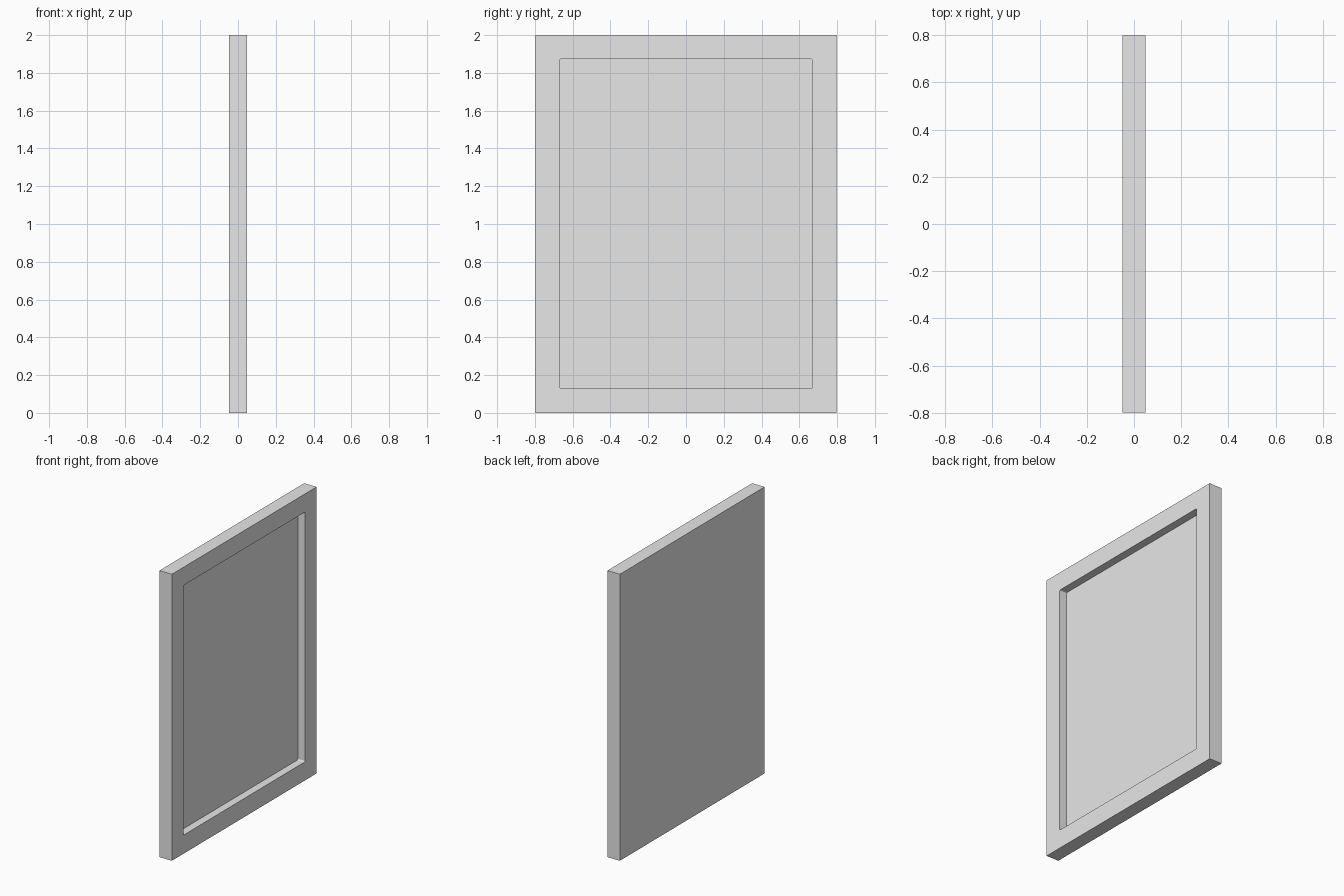
import bpy
import bmesh

cube = bpy.data.objects.get("Cube")
if cube:
    bpy.data.objects.remove(cube, do_unlink=True)

HALF_THICK, HALF_WIDTH, HEIGHT = 0.048, 0.798, 2.0
OPEN_HALF, OPEN_LOW, OPEN_HIGH = 0.67, 0.13, 1.873
DEPTH, CORNER = 0.055, 0.008

# Single grey finish
grey = bpy.data.materials.new("light_grey")
grey.use_nodes = True
colour = (0.8, 0.8, 0.8, 1.0)
grey.diffuse_color = colour
grey.node_tree.nodes["Principled BSDF"].inputs["Base Color"].default_value = colour


def box(name, low, high, corner=0.0):
    """Box between two corners, optionally rounding the edges along x."""
    bm = bmesh.new()
    bmesh.ops.create_cube(bm, size=1)
    for v in bm.verts:
        v.co = [low[i] if v.co[i] < 0 else high[i] for i in range(3)]
    if corner:
        edges = [e for e in bm.edges
                 if abs(e.verts[0].co.x - e.verts[1].co.x) > 0.01]
        bmesh.ops.bevel(bm, geom=edges, offset=corner, segments=3,
                        profile=0.5, affect='EDGES')
    mesh = bpy.data.meshes.new(name)
    bm.to_mesh(mesh)
    bm.free()
    mesh.materials.append(grey)
    obj = bpy.data.objects.new(name, mesh)
    bpy.context.collection.objects.link(obj)
    return obj


# Flat-backed panel with a raised border
panel = box("framed_panel", (-HALF_THICK, -HALF_WIDTH, 0),
            (HALF_THICK, HALF_WIDTH, HEIGHT))

# Recess on the +x side
cutter = box("recess_cutter", (HALF_THICK - DEPTH, -OPEN_HALF, OPEN_LOW),
             (HALF_THICK + 0.1, OPEN_HALF, OPEN_HIGH), CORNER)
cutter.hide_render = True
cutter.hide_viewport = True
cutter.display_type = 'WIRE'

cut = panel.modifiers.new("recess", 'BOOLEAN')
cut.operation = 'DIFFERENCE'
cut.solver = 'EXACT'
cut.object = cutter
